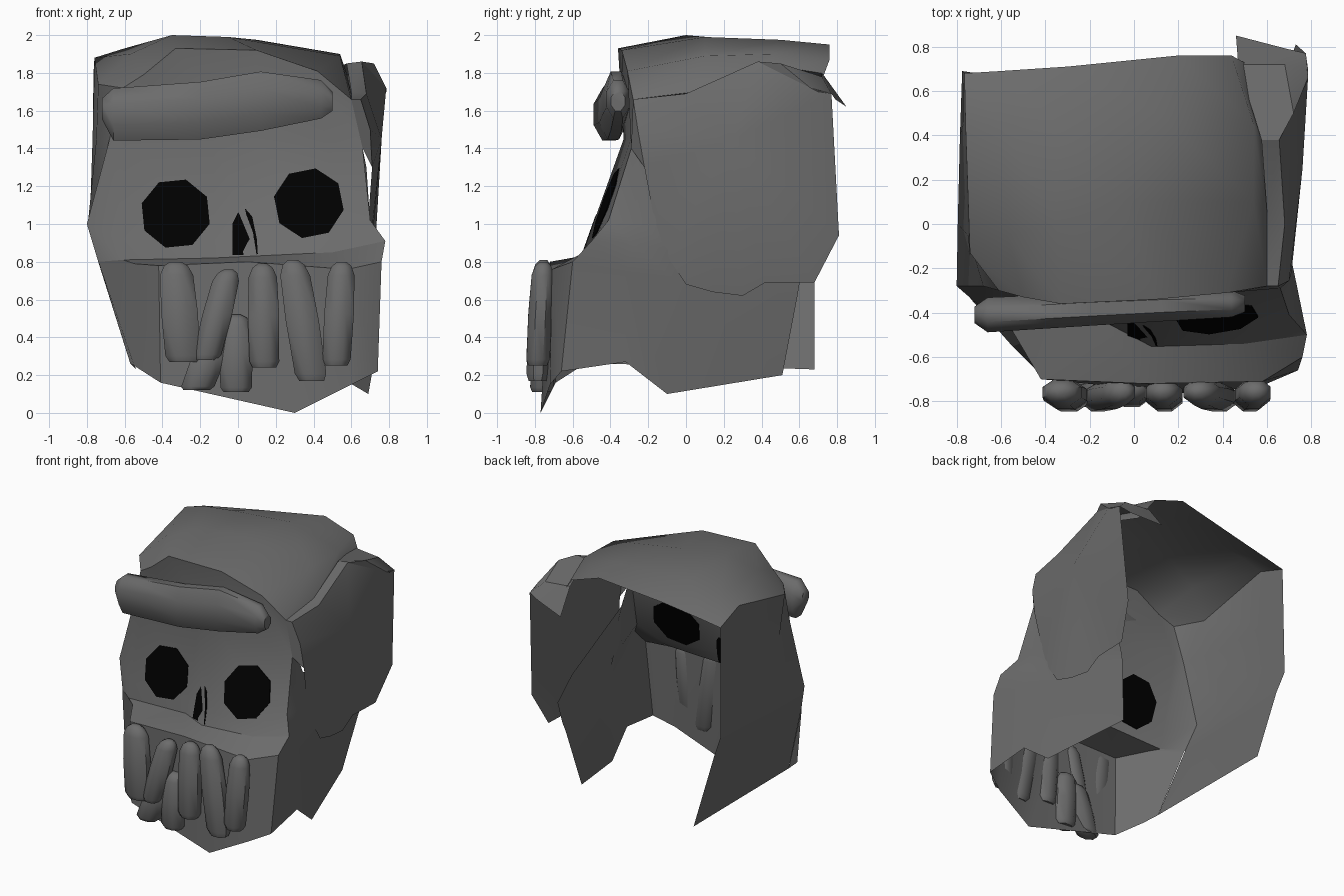
import bpy, bmesh, math
from mathutils import Vector


def material(name, v):
    m = bpy.data.materials.new(name)
    m.diffuse_color = (v, v, v, 1)
    return m


GREY = material("dark grey bone", 0.15)
BLACK = material("socket black", 0.0)


def make(name, verts, faces, mat=GREY, angle=40, closed=False):
    bm = bmesh.new()
    vs = [bm.verts.new(v) for v in verts]
    for f in faces:
        bm.faces.new([vs[i] for i in f])
    bmesh.ops.recalc_face_normals(bm, faces=bm.faces)
    if not closed:  # open shells point away from the middle of the skull
        mid = Vector((0, 0.1, 1))
        if sum(f.normal.dot(f.calc_center_median() - mid) * f.calc_area() for f in bm.faces) < 0:
            bmesh.ops.reverse_faces(bm, faces=bm.faces)
    me = bpy.data.meshes.new(name)
    bm.to_mesh(me)
    bm.free()
    me.materials.append(mat)
    ob = bpy.data.objects.new(name, me)
    bpy.context.collection.objects.link(ob)
    bpy.context.view_layer.objects.active = ob
    ob.select_set(True)
    bpy.ops.object.shade_smooth_by_angle(angle=math.radians(angle))
    ob.select_set(False)
    return ob


def sheet(name, rows, angle=40):
    n = len(rows[0])
    faces = [(r * n + c, r * n + c + 1, (r + 1) * n + c + 1, (r + 1) * n + c)
             for r in range(len(rows) - 1) for c in range(n - 1)]
    return make(name, [p for r in rows for p in r], faces, angle=angle)


def loft(name, rings, angle=50):
    n = len(rings[0])
    faces = [(r * n + i, r * n + (i + 1) % n, (r + 1) * n + (i + 1) % n, (r + 1) * n + i)
             for r in range(len(rings) - 1) for i in range(n)]
    last = (len(rings) - 1) * n
    faces += [tuple(range(n)), tuple(range(last, last + n))]
    return make(name, [p for r in rings for p in r], faces, angle=angle, closed=True)


def fy(x, z):  # front of the face: left half set back, right half pushed forward
    left = -0.385 + (z - 1.05) * 0.25
    right = -0.475 + (z - 1) * 0.36 + 0.1 * (x - 0.25)
    t = min(1, max(0, (x + 0.13) / 0.21))
    return left * (1 - t) + right * t


# Seam between face and jaw
face_low = [(-.74, -.33, .80), (-.61, fy(-.61, .81), .81), (-.13, fy(-.13, .82), .82),
            (.08, fy(.08, .83), .83), (.5, -.54, .85), (.78, -.50, .91)]
rim = [(-.735, -.34, .79), (-.55, -.48, .79), (-.42, -.70, .78), (.05, -.72, .80),
       (.58, -.71, .76), (.76, -.60, .80)]

# Skull cap, forehead and face: one smooth shell from the back edge to the cheeks
sheet("cap_and_face", [
    [(-.765, .68, 1.80), (-.6, .69, 1.83), (-.3, .71, 1.88), (.2, .76, 1.95), (.44, .76, 1.87), (.55, .70, 1.71)],
    [(-.76, .45, 1.88), (-.6, .45, 1.93), (-.35, .45, 1.96), (.1, .5, 1.975), (.54, .45, 1.90), (.575, .4, 1.80)],
    [(-.74, -.13, 1.74), (-.57, -.05, 1.90), (-.35, 0, 2.0), (-.05, .1, 1.99), (.54, .1, 1.89), (.60, .05, 1.69)],
    [(-.61, -.30, 1.72), (-.5, -.33, 1.79), (-.33, -.36, 1.93), (.1, -.34, 1.92), (.42, -.31, 1.81), (.6, -.28, 1.66)],
    [(-.68, -.28, 1.45)] + [(x, fy(x, 1.45), 1.45) for x in (-.6, -.13, .08, .46)] + [(.66, -.29, 1.40)],
    [(-.8, -.28, 1.0)] + [(x, fy(x, .92), .92) for x in (-.61, -.13, .08, .56)] + [(.70, -.41, 1.02)],
    face_low,
], 60)

# Jaw: shelf above the teeth and the tapered front below it
sheet("jaw_shelf", [face_low, rim])
sheet("jaw_front", [rim, [(-.57, -.42, .26), (-.55, -.55, .25), (-.41, -.69, .16), (.3, -.77, 0.0),
                          (.6, -.72, .15), (.74, -.66, .22)]], 25)

# Left side wall
sheet("left_wall", [
    [(-.61, -.30, 1.72), (-.74, -.13, 1.74), (-.76, .45, 1.88), (-.765, .68, 1.80)],
    [(-.68, -.28, 1.45), (-.75, -.05, 1.45), (-.77, .45, 1.45), (-.77, .685, 1.4)],
    [(-.8, -.28, 1.0), (-.795, 0, 1.0), (-.785, .4, 1.0), (-.775, .69, .98)],
    [(-.74, -.33, .80), (-.73, 0, .8), (-.72, .4, .8), (-.71, .68, .8)],
    [(-.57, -.42, .26), (-.56, 0, .25), (-.55, .4, .24), (-.54, .68, .23)],
])

# Right lower wall, tucked under the temple plate
sheet("right_wall", [
    [(.6, -.28, 1.66), (.60, -.27, 1.62), (.64, -.24, 1.45), (.67, -.18, 1.25)],
    [(.66, -.29, 1.40), (.68, -.25, 1.30), (.69, -.15, 1.10), (.68, .4, .95)],
    [(.70, -.41, 1.02), (.70, -.26, 1.0), (.685, -.08, .97), (.66, .6, .82)],
    [(.78, -.50, .91), (.735, -.28, .9), (.685, -.04, .85), (.62, .6, .68)],
    [(.76, -.60, .80), (.735, -.32, .75), (.685, -.05, .7), (.6, .59, .62)],
    [(.74, -.66, .22), (.72, -.32, .27), (.69, -.1, .10), (.52, .51, .20)],
])

# Right temple plate: fan round a raised middle, with a strip joining it to the cap
plate = [(.65, -.28, 1.66), (.68, 0, 1.69), (.655, .38, 1.86), (.785, .66, 1.72), (.775, .77, 1.69),
         (.73, .81, .94), (.68, .68, .69), (.67, .42, .69), (.67, .30, .62), (.68, .14, .64),
         (.69, 0, .68), (.695, -.10, .83), (.69, -.17, 1.03), (.71, -.22, 1.3), (.70, -.255, 1.5)]
n = len(plate)
make("temple_plate", plate + [(.76, .25, 1.45)], [(i, (i + 1) % n, n) for i in range(n)])
sheet("temple_strip", [[(.6, -.28, 1.66), (.60, .05, 1.70), (.575, .38, 1.85)], plate[:3]])
make("temple_front", [(.6, -.28, 1.66), (.65, -.28, 1.66), (.70, -.255, 1.5), (.71, -.22, 1.3), (.66, -.29, 1.40)],
     [(0, 1, 2, 3, 4)])

# Folded flap closing the plate against the back of the cap
sheet("temple_flap", [
    [(.575, .38, 1.85), (.47, .72, 1.80), (.46, .85, 1.62)],
    [(.72, .50, 1.85), (.68, .72, 1.78), (.69, .79, 1.66)],
    [(.785, .66, 1.72), (.785, .70, 1.70), (.775, .77, 1.69)],
])
make("temple_flap_top", [(.575, .38, 1.85), (.655, .38, 1.86), (.785, .66, 1.72), (.72, .50, 1.85)],
     [(0, 1, 3), (1, 2, 3)])

# Brow ridge
brow = [(-.72, -.41, 1.61, .04, .06), (-.66, -.41, 1.58, .085, .15), (-.2, -.385, 1.60, .08, .165),
        (.12, -.37, 1.65, .075, .17), (.44, -.36, 1.66, .065, .11), (.5, -.36, 1.65, .04, .055)]
A8 = [math.pi / 8 + i * math.pi / 4 for i in range(8)]
loft("brow_ridge", [[(x, y + ry * math.cos(a), z + rz * math.sin(a)) for a in A8]
                    for x, y, z, ry, rz in brow])


# Black eye sockets and nose: thin plates lying in the face
def plate_on_face(name, pts):
    m = len(pts)
    v = [(x, fy(x, z) + d, z) for d in (-.005, .0045) for x, z in pts]
    f = [tuple(range(m)), tuple(range(m, 2 * m))]
    f += [(i, (i + 1) % m, m + (i + 1) % m, m + i) for i in range(m)]
    make(name, v, f, BLACK, 20, True)


for name, cx, cz, rot in (("left_eye", -.33, 1.055, .1), ("right_eye", .375, 1.11, .2)):
    plate_on_face(name, [(cx + .188 * math.cos(a + rot), cz + .188 * math.sin(a + rot)) for a in A8])
plate_on_face("nose", [(-.03, .835), (-.03, 1.0), (0, 1.06), (.04, 1.08), (.075, 1.04), (.1, .92), (.105, .84)])

# Teeth: leaning eight-sided pegs (top x, top z, bottom x, bottom z, half width)
teeth = [(-.33, .80, -.29, .27, .105), (-.05, .76, -.17, .28, .085), (.13, .79, .14, .24, .09),
         (.29, .81, .39, .17, .095), (.55, .80, .52, .25, .085),
         (-.09, .46, -.22, .12, .10), (-.01, .52, -.01, .11, .095)]
profile = [(0, .3), (.04, .65), (.13, .9), (.5, 1), (.94, .95), (1, .75)]
for k, (x0, z0, x1, z1, w) in enumerate(teeth):
    lower = k > 4
    y0, y1 = (-.74, -.765) if lower else (-.755, -.785)
    loft("lower_tooth_%d" % (k - 4) if lower else "upper_tooth_%d" % (k + 1),
         [[(x0 + (x1 - x0) * t + w * r * math.cos(a), y0 + (y1 - y0) * t + .07 * r * math.sin(a),
            z0 + (z1 - z0) * t) for a in A8] for t, r in profile])
